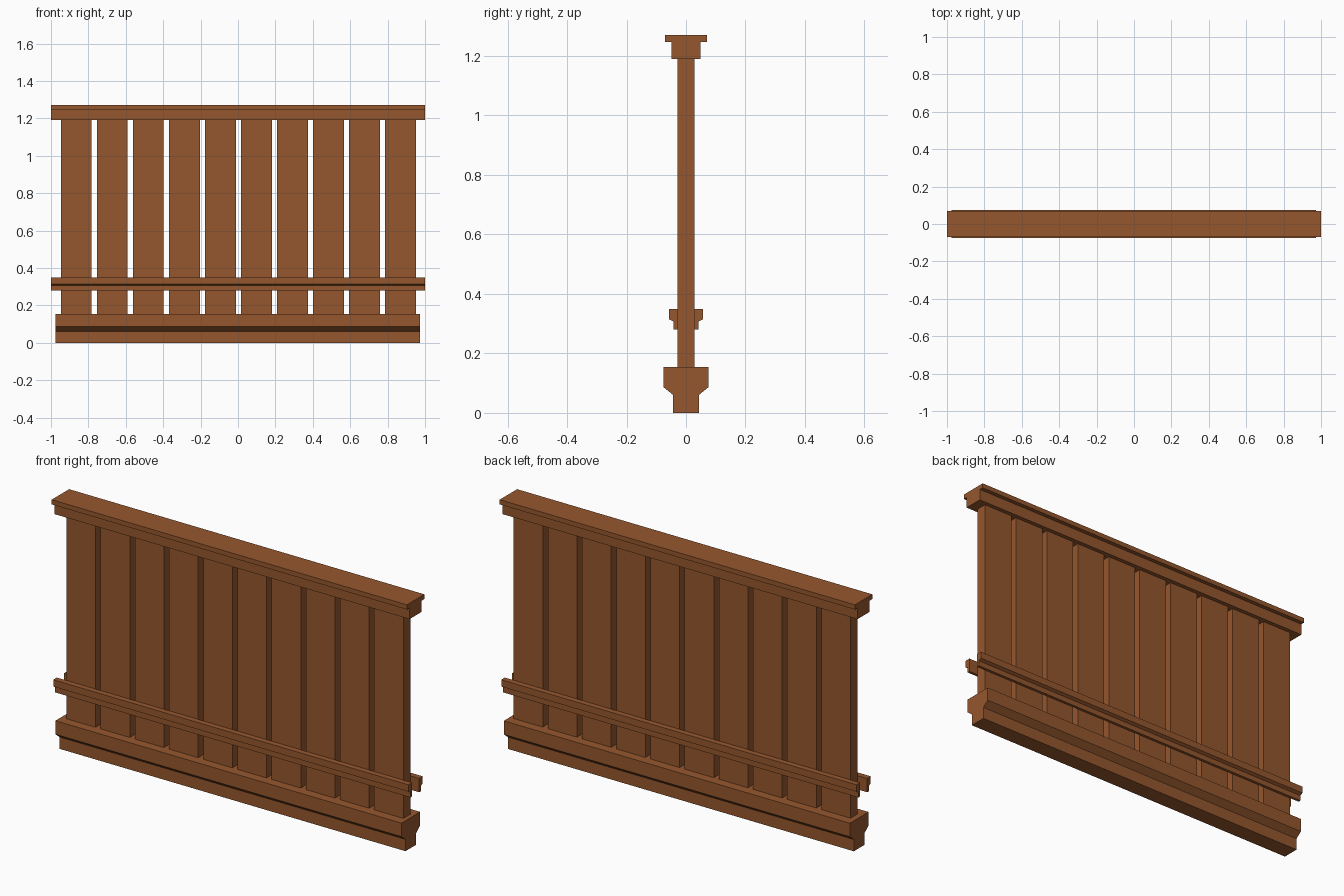
import bpy, bmesh

if "Cube" in bpy.data.objects:
    bpy.data.objects.remove(bpy.data.objects["Cube"])

wood = bpy.data.materials.new("brown wood")
wood.diffuse_color = (0.30, 0.095, 0.027, 1)
wood.use_nodes = True
wood.node_tree.nodes["Principled BSDF"].inputs["Base Color"].default_value = wood.diffuse_color


def extrude(name, profile, x0, x1):
    """Sweep a closed (y, z) profile along x."""
    bm = bmesh.new()
    face = bm.faces.new([bm.verts.new((x0, y, z)) for y, z in profile])
    ext = bmesh.ops.extrude_face_region(bm, geom=[face])
    verts = [g for g in ext["geom"] if isinstance(g, bmesh.types.BMVert)]
    bmesh.ops.translate(bm, vec=(x1 - x0, 0, 0), verts=verts)
    # keep the starting cap so the sweep is closed
    if not any(all(abs(v.co.x - x0) < 1e-6 for v in f.verts) for f in bm.faces):
        bm.faces.new([v for v in bm.verts if abs(v.co.x - x0) < 1e-6])
    bmesh.ops.recalc_face_normals(bm, faces=bm.faces)
    mesh = bpy.data.meshes.new(name)
    bm.to_mesh(mesh)
    bm.free()
    mesh.materials.append(wood)
    ob = bpy.data.objects.new(name, mesh)
    bpy.context.collection.objects.link(ob)
    return ob


def symmetric(half):
    """Complete a half profile (y > 0, bottom to top) across y = 0."""
    return half + [(-y, z) for y, z in reversed(half)]


# Stepped top rail
extrude("top_rail", symmetric([(0.049, 1.19), (0.049, 1.247),
                               (0.07, 1.247), (0.07, 1.271)]), -1, 1)

# Flared base beam
extrude("base_beam", symmetric([(0.043, 0), (0.043, 0.06), (0.075, 0.086),
                                (0.075, 0.155)]), -0.975, 0.973)

# Stepped middle rails on both faces of the slats
for side, label in ((-1, "front"), (1, "back")):
    extrude("middle_rail_" + label,
            [(side * y, z) for y, z in [(0.028, 0.28), (0.042, 0.28), (0.042, 0.307),
                                        (0.057, 0.315), (0.057, 0.35), (0.028, 0.35)]],
            -1, 1)

# Ten upright slats
for i in range(10):
    x = -0.864 + i * 0.1925
    extrude(f"slat_{i + 1}", symmetric([(0.028, 0.15), (0.028, 1.195)]),
            x - 0.082, x + 0.082)
